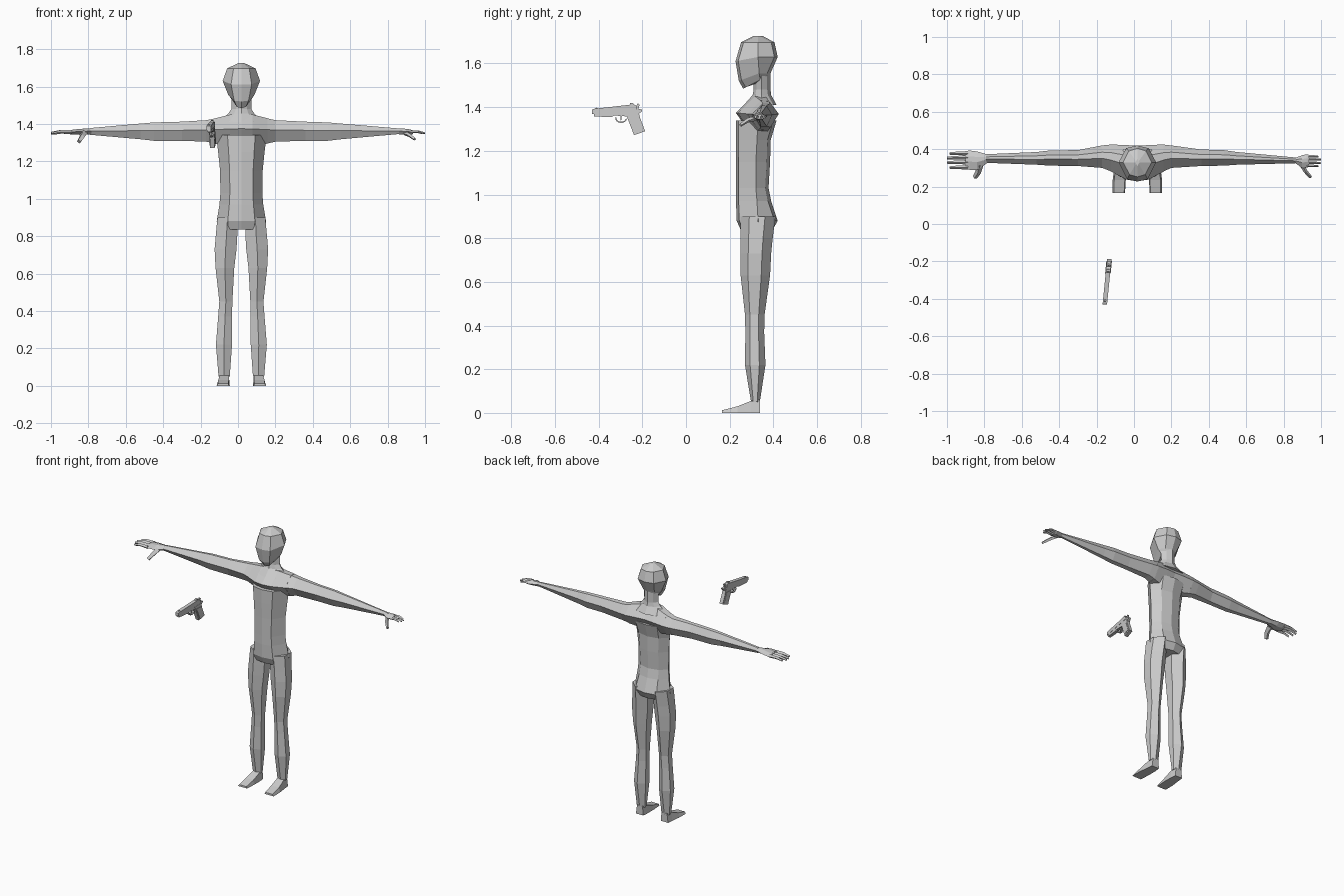
import bpy, bmesh, math
from mathutils import Vector

if "Cube" in bpy.data.objects:
    bpy.data.objects.remove(bpy.data.objects["Cube"])

CX = 0.018  # body centre line

grey = bpy.data.materials.new("plain_grey")
grey.diffuse_color = (0.6, 0.6, 0.6, 1)
grey.use_nodes = True
grey.node_tree.nodes["Principled BSDF"].inputs["Base Color"].default_value = grey.diffuse_color


def finish(name, bm):
    bmesh.ops.recalc_face_normals(bm, faces=bm.faces)
    me = bpy.data.meshes.new(name)
    bm.to_mesh(me)
    bm.free()
    me.materials.append(grey)
    ob = bpy.data.objects.new(name, me)
    bpy.context.collection.objects.link(ob)
    return ob


def loft(name, rings):
    """Skin a list of equal-length point loops and cap both ends."""
    bm = bmesh.new()
    loops = [[bm.verts.new(p) for p in r] for r in rings]
    n = len(loops[0])
    for a, b in zip(loops, loops[1:]):
        for i in range(n):
            j = (i + 1) % n
            bm.faces.new((a[i], a[j], b[j], b[i]))
    bm.faces.new(loops[0])
    bm.faces.new(loops[-1])
    return finish(name, bm)


def body_ring(z, hw, yf, ym, yb, drop=0.0):
    """Eight-sided horizontal section; drop lowers the front."""
    pts = [(0, yf), (.55, yf + .012), (1, ym), (.6, yb - .015),
           (0, yb), (-.6, yb - .015), (-1, ym), (-.55, yf + .012)]
    return [(CX + u * hw, y, z - drop * max(0, (ym - y) / (ym - yf))) for u, y in pts]


def leg_ring(s, z, xi, xo, yf, yb):
    """Six-sided section, edges on front and back centre."""
    xm, hx, ym, hy = (xi + xo) / 2, (xo - xi) / 2, (yf + yb) / 2, (yb - yf) / 2
    return [(CX + s * (xm + u * hx), ym + v * hy, z) for u, v in
            ((0, -1), (1, -.5), (1, .4), (0, 1), (-1, .4), (-1, -.5))]


def arm_ring(x, yf, yb, zb, zt):
    """Six-sided section across an arm, ridge along front and back."""
    ym, hy, zm, hz = (yf + yb) / 2, (yb - yf) / 2, (zb + zt) / 2, (zt - zb) / 2
    return [(x, ym + u * hy, zm + v * hz) for u, v in
            ((-1, .1), (-.15, 1), (.4, .95), (1, .1), (.4, -.95), (-.3, -1))]


def stick(name, path, radius):
    """Four-sided tapering digit along a path."""
    rings = []
    for k, p in enumerate(path):
        a, b = path[max(k - 1, 0)], path[min(k + 1, len(path) - 1)]
        d = (Vector(b) - Vector(a)).normalized()
        side = d.cross(Vector((0, 0, 1))).normalized()
        up = side.cross(d)
        r = radius * (1 - .35 * k / (len(path) - 1))
        rings.append([Vector(p) + r * (side * c + up * e)
                      for c, e in ((1, 0), (0, 1), (-1, 0), (0, -1))])
    return loft(name, rings)


# Torso: hips, waist, ribs
loft("torso", [body_ring(*r) for r in (
    (.835, .125, .252, .33, .395), (.88, .132, .232, .33, .42), (.97, .117, .229, .325, .39),
    (1.03, .112, .229, .32, .378), (1.15, .114, .229, .32, .385), (1.25, .124, .228, .325, .388),
    (1.34, .135, .228, .33, .415))])

# Neck and head
loft("neck", [body_ring(*r) for r in (
    (1.41, .12, .265, .345, .415), (1.455, .07, .305, .345, .39),
    (1.48, .053, .31, .345, .387), (1.58, .055, .31, .345, .387))])
loft("head", [body_ring(*r) for r in (
    (1.525, .045, .262, .34, .38, .04), (1.555, .07, .242, .335, .387, .035),
    (1.63, .1, .227, .33, .42, .02), (1.697, .076, .252, .33, .405), (1.727, .012, .31, .33, .35))])

# Shoulder yoke joining both arms across the chest
yoke = [(.0, .228, .418, 1.28, 1.452), (.06, .238, .422, 1.28, 1.45), (.14, .28, .425, 1.295, 1.43)]
loft("shoulders", [arm_ring(CX - x, *r) for x, *r in yoke[::-1]] +
     [arm_ring(CX + x, *r) for x, *r in yoke[1:]])

for s, label in ((-1, "left"), (1, "right")):
    # Legs
    loft(label + "_leg", [leg_ring(s, *r) for r in (
        (.90, .022, .128, .25, .41), (.80, .022, .137, .25, .397), (.73, .026, .143, .25, .39),
        (.63, .038, .138, .25, .385), (.45, .048, .118, .27, .36), (.37, .05, .124, .272, .358),
        (.22, .05, .136, .27, .364), (.05, .062, .122, .298, .338))])
    # Feet: wedge from heel to flat toes
    loft(label + "_foot", [[(CX + s * x, y, z) for x, z in ((a, .0), (b, .0), (b - .008, h), (a + .005, h))]
                           for y, a, b, h in ((.338, .066, .12, .06), (.298, .062, .124, .055),
                                              (.235, .062, .132, .03), (.165, .066, .133, .012))])

# Arms: the two hands sit at different reaches and sizes
arms = {
    "left": (-1, [(-.12, .28, .425, 1.295, 1.43), (-.17, .30, .42, 1.305, 1.42),
                  (-.30, .31, .395, 1.31, 1.412), (-.45, .312, .393, 1.31, 1.408),
                  (-.52, .317, .385, 1.318, 1.402), (-.79, .327, .373, 1.342, 1.378)],
             1.0, -.79, -.90, [.303, .33, .355, .378], (-.85, .25, 1.305)),
    "right": (1, [(.155, .28, .425, 1.295, 1.43), (.20, .30, .42, 1.305, 1.42),
                  (.36, .31, .398, 1.31, 1.412), (.48, .312, .395, 1.31, 1.408),
                  (.55, .317, .385, 1.318, 1.402), (.87, .325, .355, 1.347, 1.375)],
              .65, .87, .935, [.311, .328, .346, .362], (.945, .25, 1.318)),
}
for label, (s, rings, k, wrist, knuckle, fingers, thumb) in arms.items():
    loft(label + "_arm", [arm_ring(*r) for r in rings])
    # Palm widening from wrist to knuckles
    d = knuckle - wrist
    y0, y1 = fingers[0] - .01 * k, fingers[-1] + .012 * k
    loft(label + "_palm", [
        arm_ring(wrist - .01 * s, rings[-1][1] + .002, rings[-1][2] - .002, 1.345, 1.376),
        arm_ring(wrist + d * .45, y0 - .005, y1 - .002, 1.342, 1.374),
        arm_ring(wrist + d * .8, y0 - .003, y1 + .003, 1.343, 1.37),
        arm_ring(knuckle, y0, y1, 1.345, 1.366)])
    # Fingers, the middle ones longest
    for i, y in enumerate(fingers):
        tip = s * (.985, .998, 1.0, .985)[i]
        mid = (knuckle + tip) / 2
        stick(f"{label}_finger_{i + 1}", [(knuckle - .012 * s, y, 1.357), (mid, y, 1.358),
                                          (tip, y - .002, 1.35)], .0115 * k)
    # Thumb reaching forward and down
    base = Vector((wrist + d * .3, y0 + .025, 1.352))
    bend = base.lerp(Vector(thumb), .6) + Vector((-.006 * s, 0, .008))
    stick(label + "_thumb", [base, bend, thumb], .019 * k)


def plate(name, profile, width):
    """Extrude a side profile (y, z) across the yawed pistol's width."""
    def place(y, z, w):
        return (-.131 + (y + .18) * .1 + w, y, z)
    return loft(name, [[place(y, z, w) for y, z in profile] for w in (-width / 2, width / 2)])


# Pistol floating in front
plate("pistol_slide", [(-.43, 1.368), (-.43, 1.388), (-.425, 1.392), (-.24, 1.413),
                       (-.228, 1.407), (-.225, 1.388)], .024)
plate("pistol_frame", [(-.422, 1.357), (-.422, 1.37), (-.23, 1.392), (-.2, 1.39), (-.203, 1.38),
                       (-.222, 1.365), (-.275, 1.358), (-.33, 1.362), (-.34, 1.355)], .021)
plate("pistol_grip", [(-.278, 1.375), (-.268, 1.35), (-.238, 1.272), (-.187, 1.29),
                      (-.21, 1.35), (-.218, 1.382)], .024)
plate("pistol_grip_panels", [(-.265, 1.36), (-.234, 1.285), (-.198, 1.297), (-.222, 1.36)], .03)
plate("pistol_hammer", [(-.232, 1.395), (-.222, 1.418), (-.212, 1.412), (-.218, 1.39)], .009)
plate("front_sight", [(-.418, 1.39), (-.412, 1.399), (-.402, 1.393)], .006)
plate("rear_sight", [(-.26, 1.408), (-.255, 1.419), (-.242, 1.42), (-.24, 1.41)], .014)
plate("pistol_trigger", [(-.3, 1.36), (-.294, 1.36), (-.296, 1.342), (-.301, 1.338)], .008)

# Trigger guard: chain of short bars round an arc
arc = [(-.297 + .025 * math.cos(t), 1.35 + .02 * math.sin(t))
       for t in (math.pi * (.95 + .2 * i) for i in range(6))]
for (ya, za), (yb, zb) in zip(arc, arc[1:]):
    n = Vector((zb - za, ya - yb)).normalized() * .003
    plate("trigger_guard", [(ya + n.x, za + n.y), (yb + n.x, zb + n.y),
                            (yb - n.x, zb - n.y), (ya - n.x, za - n.y)], .012)
